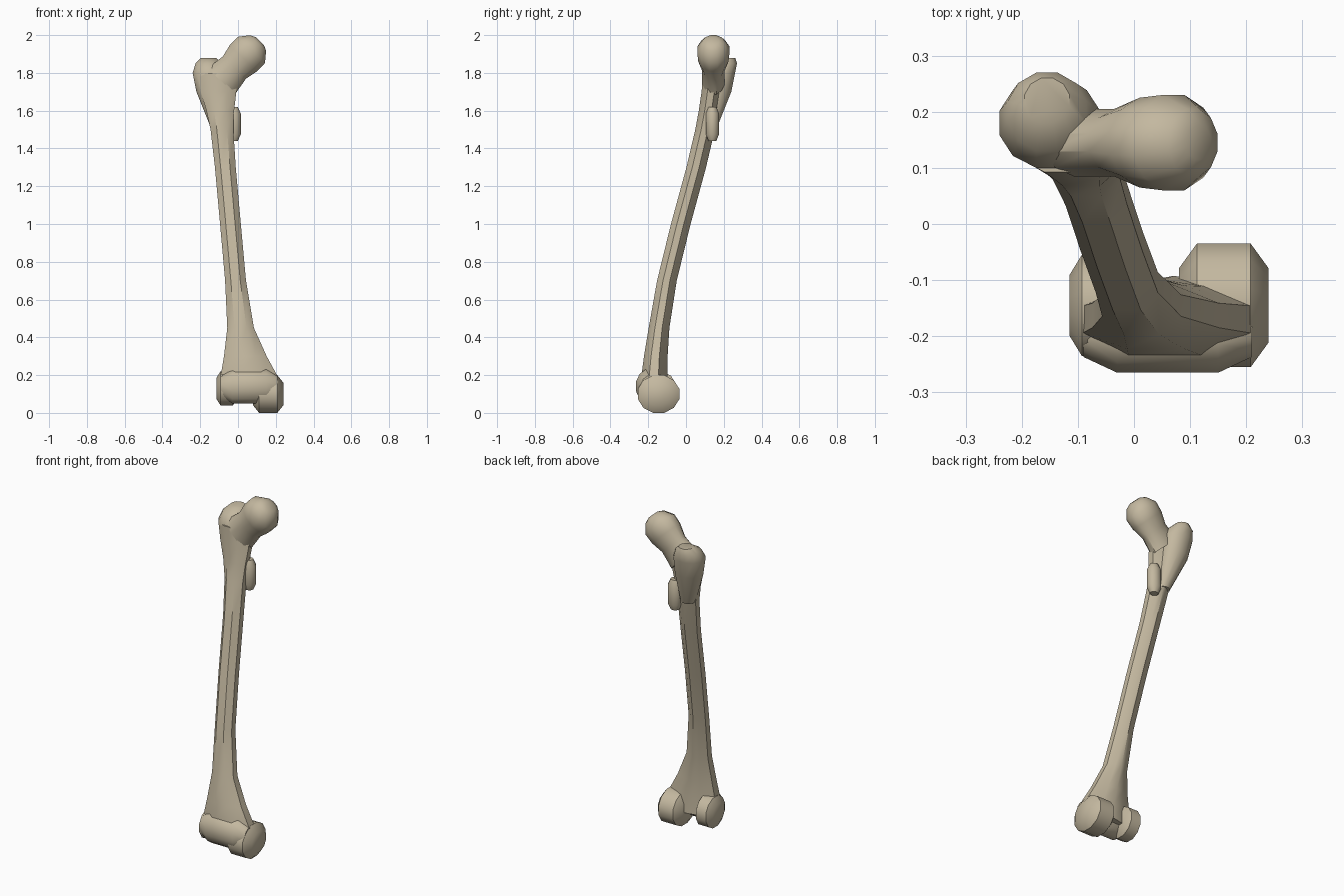
import bpy, bmesh, math
from mathutils import Vector

cube = bpy.data.objects.get("Cube")
if cube:
    bpy.data.objects.remove(cube, do_unlink=True)

bone = bpy.data.materials.new("bone_beige")
bone.use_nodes = True
colour = (0.55, 0.48, 0.35, 1)
bone.diffuse_color = colour
shader = next(n for n in bone.node_tree.nodes if n.type == 'BSDF_PRINCIPLED')
shader.inputs["Base Color"].default_value = colour

X, Y, Z = Vector((1, 0, 0)), Vector((0, 1, 0)), Vector((0, 0, 1))


def polygon(sides):
    """Regular section whose flat sides touch the unit square."""
    radius = 1 / math.cos(math.pi / sides)
    angles = [(i + 0.5) * math.tau / sides for i in range(sides)]
    return [(radius * math.cos(a), radius * math.sin(a)) for a in angles]


def loft(name, rings, u, v, section):
    """Skin a section over rings of (centre, half size along u, half size along v)."""
    bm = bmesh.new()
    loops = [[bm.verts.new(centre + u * a * half_u + v * b * half_v) for a, b in section]
             for centre, half_u, half_v in rings]
    for low, high in zip(loops, loops[1:]):
        for i in range(len(section)):
            bm.faces.new((low[i - 1], low[i], high[i], high[i - 1]))
    bm.faces.new(loops[0])
    bm.faces.new(loops[-1])
    bmesh.ops.recalc_face_normals(bm, faces=bm.faces)
    mesh = bpy.data.meshes.new(name)
    bm.to_mesh(mesh)
    bm.free()
    mesh.materials.append(bone)
    obj = bpy.data.objects.new(name, mesh)
    bpy.context.collection.objects.link(obj)
    bpy.ops.object.select_all(action='DESELECT')
    obj.select_set(True)
    bpy.context.view_layer.objects.active = obj
    bpy.ops.object.shade_smooth_by_angle(angle=math.radians(40))


def lump(name, centre, length, half_u, half_v, u, v):
    """Rounded barrel with bevelled ends, lying across u and v."""
    along = u.cross(v)
    rings = [(Vector(centre) + along * length * t, half_u * s, half_v * s)
             for t, s in ((-1, 0.6), (-0.6, 1), (0.6, 1), (1, 0.6))]
    loft(name, rings, u, v, polygon(12))


def swell(z, middle, width):
    """Smooth local thickening along the height."""
    return math.exp(-((z - middle) / width) ** 2)


def shaft_ring(z):
    """Bowed, leaning centre line that flares at the knee and the hip."""
    knee, hip = swell(z, 0.1, 0.25), swell(z, 1.8, 0.2)
    x = 0.05 - 0.09 * z + 0.03 * knee
    y = -0.15 * math.cos(math.pi * (z - 0.25) / 1.7) - 0.02 * knee
    return Vector((x, y, z)), 0.055 + 0.11 * knee + 0.05 * hip, 0.052 + 0.02 * knee


# Shaft: flat front, ridge down the back
half = [(0.45, -1), (1, -0.4), (1, 0.3), (0.45, 0.8)]
shaft_section = half + [(0, 1)] + [(-a, b) for a, b in reversed(half)]
heights = (0.1, 0.2, 0.3, 0.45, 0.7, 1, 1.3, 1.5, 1.6, 1.7, 1.8)
loft("shaft", [shaft_ring(z) for z in heights], X, Y, shaft_section)

# Neck and ball-shaped head along a tilted axis
axis = Vector((0.7, 0, 0.73)).normalized()
head_centre = Vector((0.05, 0.145, 1.9))
neck_and_head = ((-0.2, 0.1, 0.06), (-0.1, 0.085, 0.06), (-0.03, 0.1, 0.08),
                 (0.03, 0.1, 0.085), (0.08, 0.06, 0.06), (0.095, 0.03, 0.03))
loft("neck_and_head", [(head_centre + axis * t, p, q) for t, p, q in neck_and_head],
     axis.cross(Y), Y, polygon(12))

# Large outer knob, leaning backwards as it rises
knob = (((-0.1, 0.12, 1.5), 0.04, 0.04), ((-0.14, 0.17, 1.7), 0.08, 0.07),
        ((-0.15, 0.18, 1.8), 0.09, 0.08), ((-0.155, 0.2, 1.85), 0.07, 0.07),
        ((-0.155, 0.22, 1.88), 0.04, 0.04))
loft("greater_trochanter", [(Vector(c), p, q) for c, p, q in knob], X, Y, polygon(12))

# Small inner knob
lump("lesser_trochanter", (-0.025, 0.14, 1.53), 0.09, 0.04, 0.035, X, Y)

# Knee end: two condyles with a notch between, joined at the front
lump("lateral_condyle", (-0.06, -0.145, 0.13), 0.055, 0.09, 0.09, Y, Z)
lump("medial_condyle", (0.16, -0.145, 0.1), 0.08, 0.11, 0.1, Y, Z)
lump("patellar_groove", (0.06, -0.195, 0.14), 0.15, 0.07, 0.09, Y, Z)
